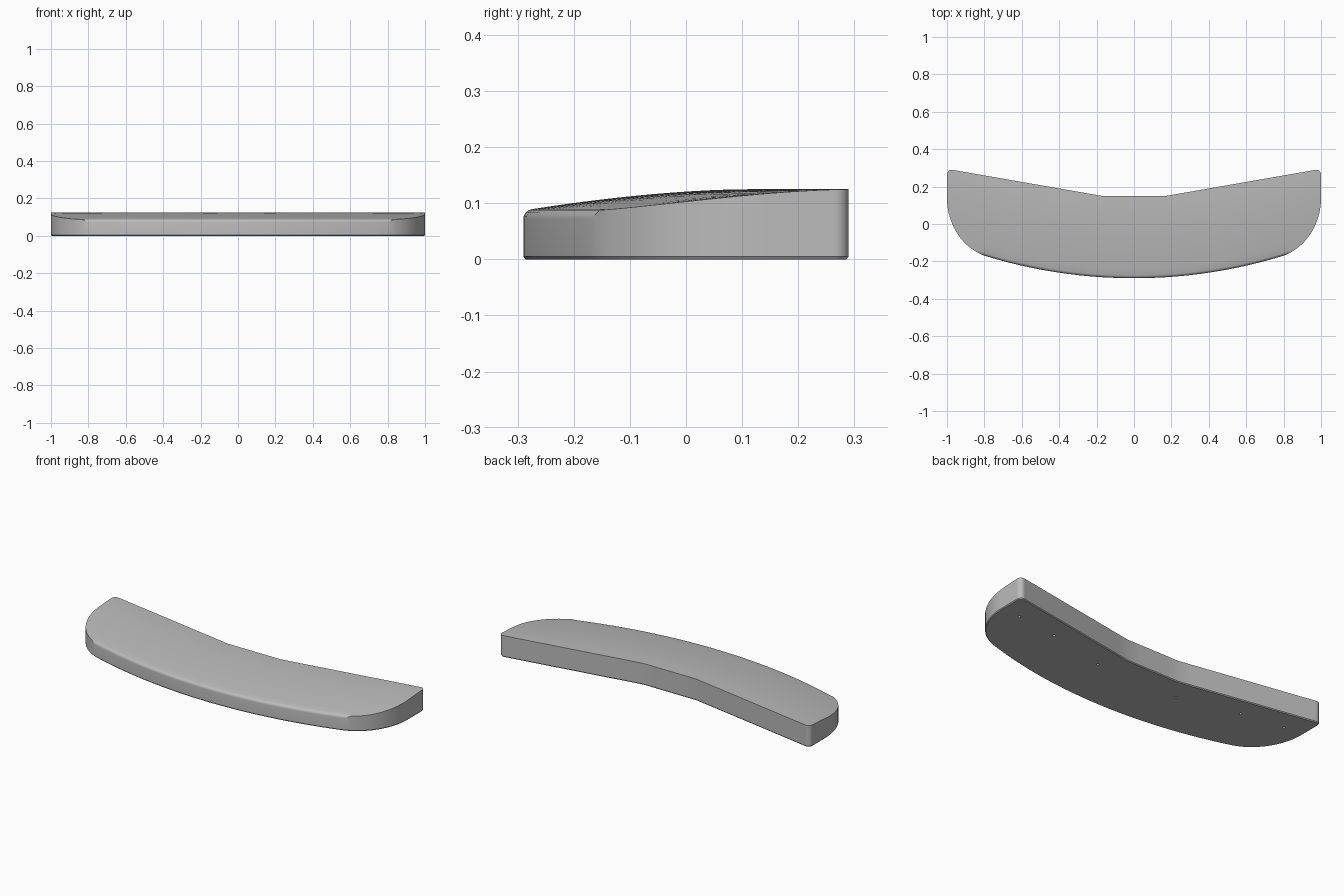
import bpy, bmesh, math
from mathutils import Vector

if "Cube" in bpy.data.objects:
    bpy.data.objects.remove(bpy.data.objects["Cube"])

R = 2.71          # radius of the long front arc
FILLET = 0.015    # rounded front top edge
CORNER = 0.025    # rounded back corners


def arc_y(x):
    return -0.29 + R - math.sqrt(R * R - x * x)


def back_y(x):
    x = abs(x)
    if x <= 0.17:
        return 0.15
    if x <= 0.975:
        return 0.15 + (x - 0.17) * 0.174
    return 0.265 + math.sqrt(max(0, CORNER ** 2 - (x - 0.975) ** 2))


def top_z(x, y):
    d = max(0, y - arc_y(x))
    z = 0.125 - 0.038 * max(0, 1 - d / 0.4) ** 1.7
    if abs(x) < 0.83 and d < FILLET:
        z -= FILLET - math.sqrt(FILLET ** 2 - (FILLET - d) ** 2)
    return z


def bezier(p, t):
    s = 1 - t
    w = (s ** 3, 3 * s * s * t, 3 * s * t * t, t ** 3)
    return (sum(a * q[0] for a, q in zip(w, p)),
            sum(a * q[1] for a, q in zip(w, p)))


# front outline for the right half: shallow arc, then the curved end
half = [(x, arc_y(x)) for x in
        [0, 0.085, 0.17] + [0.17 + 0.63 * i / 10 for i in range(1, 11)]]
end = [(0.80, arc_y(0.80)), (0.92, -0.125), (1.0, 0.0), (1.0, 0.14)]
half += [bezier(end, i / 20) for i in range(1, 21)]
front = [(-x, y) for x, y in reversed(half[1:])] + half

# domed top as a grid of front-to-back columns
bm = bmesh.new()
grid = []
for x, y0 in front:
    y1 = back_y(x)
    ys = [y0 + FILLET * f for f in (0, 0.04, 0.15, 0.35, 0.65)]
    ys += [y0 + FILLET + (y1 - y0 - FILLET) * j / 12 for j in range(13)]
    grid.append([bm.verts.new((x, y, top_z(x, y))) for y in ys])
n = len(grid[0])
for a, b in zip(grid, grid[1:]):
    for j in range(n - 1):
        bm.faces.new((a[j], b[j], b[j + 1], a[j + 1]))

# walls with a small bottom chamfer, closed by a flat base
ring = [c[0] for c in grid] + grid[-1][1:]
ring += [c[-1] for c in reversed(grid[:-1])] + grid[0][-2:0:-1]
m = len(ring)


def lower_ring(z, inset):
    out = []
    for i, v in enumerate(ring):
        t = ring[(i + 1) % m].co - ring[i - 1].co
        inward = Vector((-t.y, t.x, 0)).normalized()
        p = v.co + inward * inset
        out.append(bm.verts.new((p.x, p.y, z)))
    return out


upper = ring
for z, inset in ((0.005, 0), (0, 0.004)):
    lower = lower_ring(z, inset)
    for i in range(m):
        k = (i + 1) % m
        bm.faces.new((upper[i], lower[i], lower[k], upper[k]))
    upper = lower
bm.faces.new(list(reversed(upper)))
bmesh.ops.recalc_face_normals(bm, faces=bm.faces)
mesh = bpy.data.meshes.new("wrist_rest")
bm.to_mesh(mesh)
bm.free()
rest = bpy.data.objects.new("wrist_rest", mesh)
bpy.context.collection.objects.link(rest)

grey = bpy.data.materials.new("grey")
grey.diffuse_color = (0.5, 0.5, 0.5, 1)
grey.use_nodes = True
grey.node_tree.nodes["Principled BSDF"].inputs["Base Color"].default_value = grey.diffuse_color
mesh.materials.append(grey)

# six small holes in the base
bm = bmesh.new()
for x, y in ((0.88, 0.14), (0.62, 0.105), (0.26, 0.022)):
    for s in (-1, 1):
        r = bmesh.ops.create_cone(bm, cap_ends=True, segments=16,
                                  radius1=0.007, radius2=0.007, depth=0.06)
        bmesh.ops.translate(bm, verts=r["verts"], vec=(s * x, y, 0))
cut_mesh = bpy.data.meshes.new("hole_cutter")
bm.to_mesh(cut_mesh)
bm.free()
cut_mesh.materials.append(grey)
cutter = bpy.data.objects.new("hole_cutter", cut_mesh)
bpy.context.collection.objects.link(cutter)
cutter.hide_render = True
cutter.hide_viewport = True

bpy.context.view_layer.objects.active = rest
rest.select_set(True)
bpy.ops.object.shade_smooth_by_angle(angle=math.radians(30))
mod = rest.modifiers.new("holes", 'BOOLEAN')
mod.operation = 'DIFFERENCE'
mod.solver = 'EXACT'
mod.object = cutter
